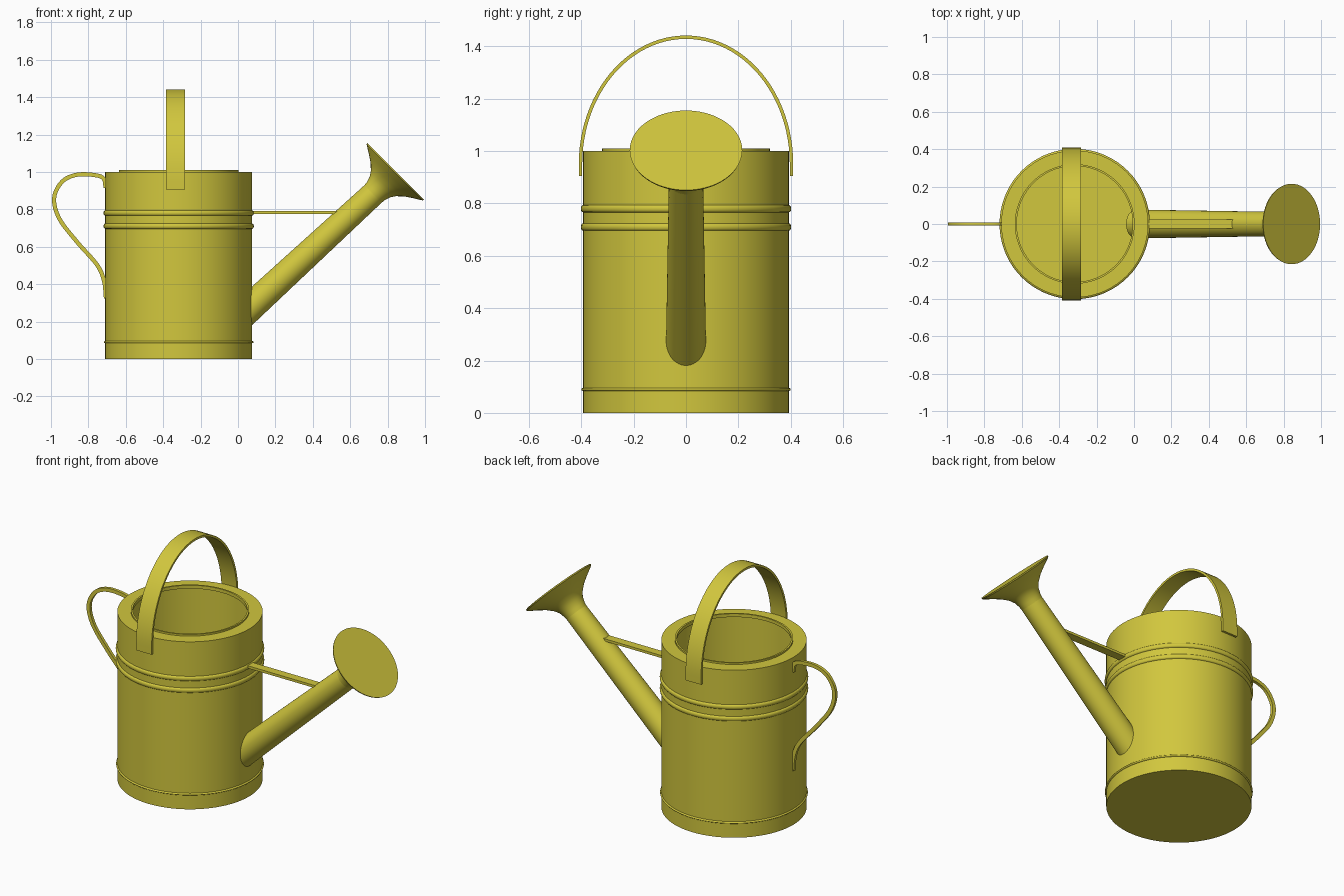
import bpy, bmesh, math
from mathutils import Vector, Matrix

cube = bpy.data.objects.get("Cube")
if cube:
    bpy.data.objects.remove(cube, do_unlink=True)

YELLOW = (0.64, 0.57, 0.047, 1)
paint = bpy.data.materials.new("yellow_paint")
paint.use_nodes = True
paint.diffuse_color = YELLOW
bsdf = paint.node_tree.nodes["Principled BSDF"]
bsdf.inputs["Base Color"].default_value = YELLOW
bsdf.inputs["Roughness"].default_value = 0.6

CX, R = -0.317, 0.393          # can centre and radius


def finish(bm, name, matrix=Matrix()):
    bmesh.ops.recalc_face_normals(bm, faces=bm.faces)
    mesh = bpy.data.meshes.new(name)
    bm.to_mesh(mesh)
    bm.free()
    mesh.transform(matrix)
    mesh.materials.append(paint)
    obj = bpy.data.objects.new(name, mesh)
    bpy.context.collection.objects.link(obj)
    bpy.ops.object.select_all(action="DESELECT")
    obj.select_set(True)
    bpy.context.view_layer.objects.active = obj
    bpy.ops.object.shade_smooth_by_angle(angle=math.radians(35))
    return obj


def lathe(name, profile, matrix, steps=72):
    """Revolve (radius, height) points about z."""
    bm = bmesh.new()
    verts = [bm.verts.new((r, 0, z)) for r, z in profile]
    edges = [bm.edges.new(pair) for pair in zip(verts, verts[1:])]
    bmesh.ops.spin(bm, geom=verts + edges, cent=(0, 0, 0), axis=(0, 0, 1),
                   angle=math.tau, steps=steps, use_merge=True)
    bmesh.ops.remove_doubles(bm, verts=bm.verts, dist=0.0002)
    return finish(bm, name, matrix)


def strap(name, path, thick, width, place):
    """Sweep a rectangle along a flat path; place(u, v, w) maps to 3D."""
    bm = bmesh.new()
    rings = []
    for i, p in enumerate(path):
        t = (path[min(i + 1, len(path) - 1)] - path[max(i - 1, 0)]).normalized()
        n = Vector((-t.y, t.x)) * thick / 2
        corners = ((p + n, -1), (p + n, 1), (p - n, 1), (p - n, -1))
        rings.append([bm.verts.new(place(q.x, q.y, s * width / 2)) for q, s in corners])
    for a, b in zip(rings, rings[1:]):
        for k in range(4):
            m = (k + 1) % 4
            bm.faces.new((a[k], a[m], b[m], b[k]))
    bm.faces.new(rings[0])
    bm.faces.new(rings[-1])
    return finish(bm, name)


def smooth_path(points, sub=8):
    """Catmull-Rom curve through the points."""
    p = [Vector(q) for q in points]
    p = [2 * p[0] - p[1]] + p + [2 * p[-1] - p[-2]]
    out = []
    for a, b, c, d in zip(p, p[1:], p[2:], p[3:]):
        for k in range(sub):
            t = k / sub
            out.append(0.5 * (2 * b + (c - a) * t + (2 * a - 5 * b + 4 * c - d) * t**2
                              + (3 * b - a - 3 * c + d) * t**3))
    return out + [p[-2]]


def rib(z, half, bulge):
    """Half-round bump on the can wall."""
    return [(R + bulge * math.sin(math.pi * k / 6), z - half * math.cos(math.pi * k / 6))
            for k in range(7)]


# Hollow can with ribs, flat top ring and raised lip
profile = [(0, 0), (R, 0)] + rib(0.09, 0.006, 0.007) + rib(0.71, 0.014, 0.009)
profile += rib(0.78, 0.014, 0.009)
profile += [(R, 1), (0.32, 1), (0.32, 1.01), (0.31, 1.01), (0.31, 0.99),
            (R - 0.01, 0.99), (R - 0.01, 0.012), (0, 0.012)]
lathe("can_body", profile, Matrix.Translation((CX, 0, 0)))

# Tapered spout, running through the can wall
foot, neck = Vector((0.01, 0, 0.225)), Vector((0.75, 0, 0.908))
axis = neck - foot
tilt = axis.to_track_quat("Z", "Y").to_matrix().to_4x4()
lathe("spout", [(0, 0), (0.077, 0), (0.065, axis.length), (0, axis.length)],
      Matrix.Translation(foot) @ tilt, 48)

# Flared sprinkler head
head = [(0, -0.175), (0.065, -0.175), (0.068, -0.15), (0.077, -0.12), (0.094, -0.094),
        (0.125, -0.064), (0.165, -0.037), (0.212, -0.008), (0.215, 0), (0, 0)]
lathe("sprinkler_head", head,
      Matrix.Translation((0.843, 0, 1.003)) @ Matrix.Rotation(math.pi / 4, 4, "Y"), 56)

# Arched carrying handle over the top
arch = [Vector((0.403, 0.905))]
arch += [Vector((0.403 * math.cos(a), 0.95 + 0.485 * math.sin(a)))
         for a in (math.pi * k / 48 for k in range(49))]
arch.append(Vector((-0.403, 0.905)))
strap("top_handle", arch, 0.013, 0.102, lambda u, v, w: (-0.335 + w, u, v))

# Looped rear handle
loop = [(-0.708, 0.915), (-0.717, 0.962), (-0.76, 0.982), (-0.86, 0.985), (-0.94, 0.948),
        (-0.983, 0.86), (-0.955, 0.75), (-0.86, 0.625), (-0.755, 0.505), (-0.717, 0.42),
        (-0.706, 0.325)]
strap("rear_handle", smooth_path(loop), 0.022, 0.018, lambda u, v, w: (u, w, v))

# Flat brace between can and spout
brace = [Vector((0.06, 0.783)), Vector((0.53, 0.783))]
strap("spout_brace", brace, 0.015, 0.05, lambda u, v, w: (u, w, v))
